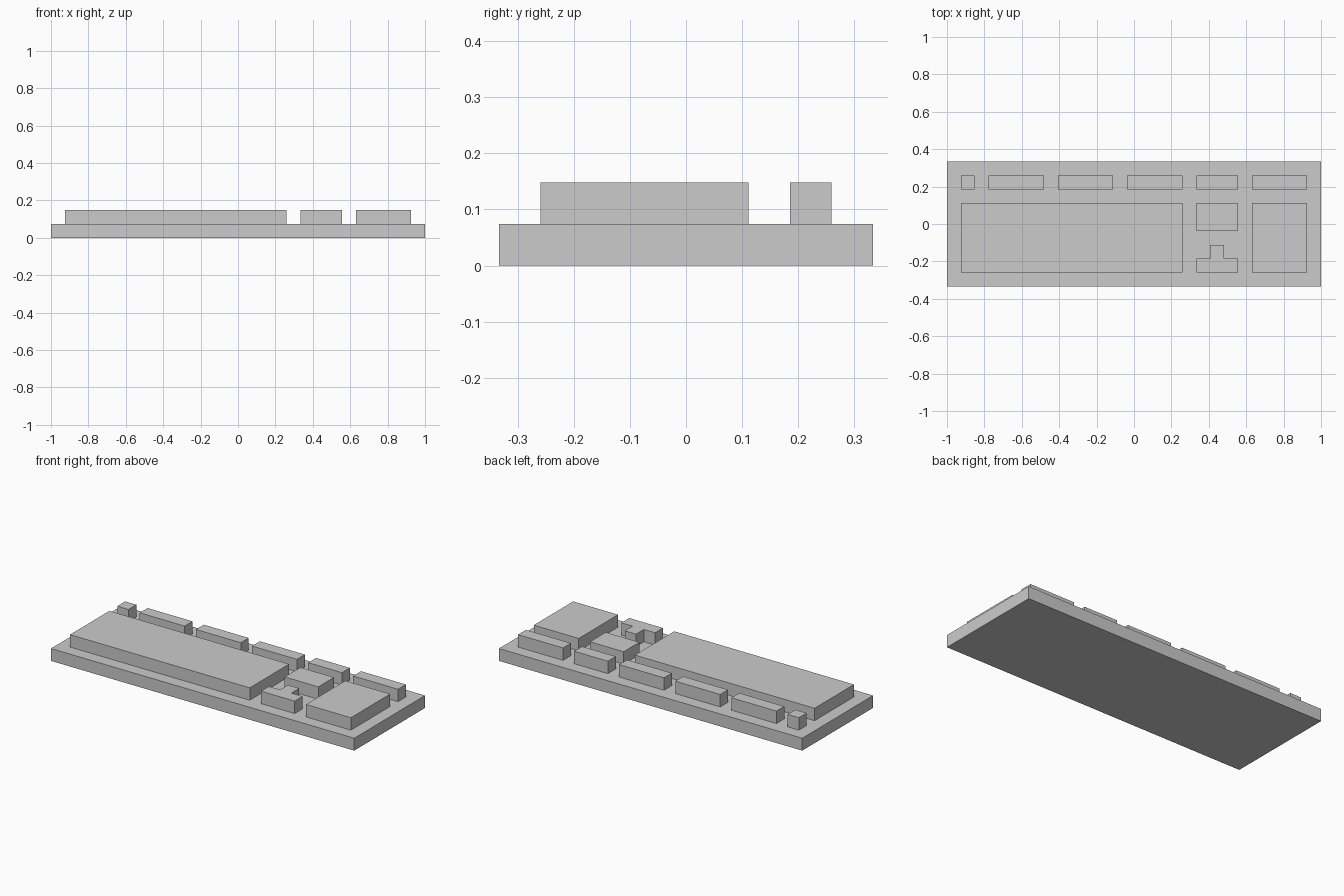
import bpy, bmesh

if "Cube" in bpy.data.objects:
    bpy.data.objects.remove(bpy.data.objects["Cube"])

U = 2 / 27  # one key pitch; the board is 27 x 9 keys


def slab(name, outline, z0, z1):
    """Extrude an outline given in key units from the front left corner."""
    bm = bmesh.new()
    verts = [bm.verts.new(((x - 13.5) * U, (y - 4.5) * U, z0 * U)) for x, y in outline]
    face = bm.faces.new(verts)
    top = bmesh.ops.extrude_face_region(bm, geom=[face], use_keep_orig=True)["geom"]
    moved = [v for v in top if isinstance(v, bmesh.types.BMVert)]
    bmesh.ops.translate(bm, vec=(0, 0, (z1 - z0) * U), verts=moved)
    bmesh.ops.recalc_face_normals(bm, faces=bm.faces)
    mesh = bpy.data.meshes.new(name)
    bm.to_mesh(mesh)
    bm.free()
    obj = bpy.data.objects.new(name, mesh)
    bpy.context.collection.objects.link(obj)
    return obj


def rect(x0, x1, y0, y1):
    return [(x0, y0), (x1, y0), (x1, y1), (x0, y1)]


# Keyboard body
slab("keyboard_base", rect(0, 27, 0, 9), 0, 1)

# Large key blocks
slab("main_keys", rect(1, 17, 1, 6), 1, 2)
slab("navigation_keys", rect(18, 21, 4, 6), 1, 2)
slab("number_pad", rect(22, 26, 1, 6), 1, 2)

# Inverted-T arrow cluster
slab("arrow_keys", [(18, 1), (21, 1), (21, 2), (20, 2), (20, 3), (19, 3), (19, 2), (18, 2)], 1, 2)

# Back row: escape, three function groups, system keys, pad indicators
back_row = {
    "escape_key": (1, 2),
    "function_keys_left": (3, 7),
    "function_keys_middle": (8, 12),
    "function_keys_right": (13, 17),
    "system_keys": (18, 21),
    "media_keys": (22, 26),
}
for name, (x0, x1) in back_row.items():
    slab(name, rect(x0, x1, 7, 8), 1, 2)
